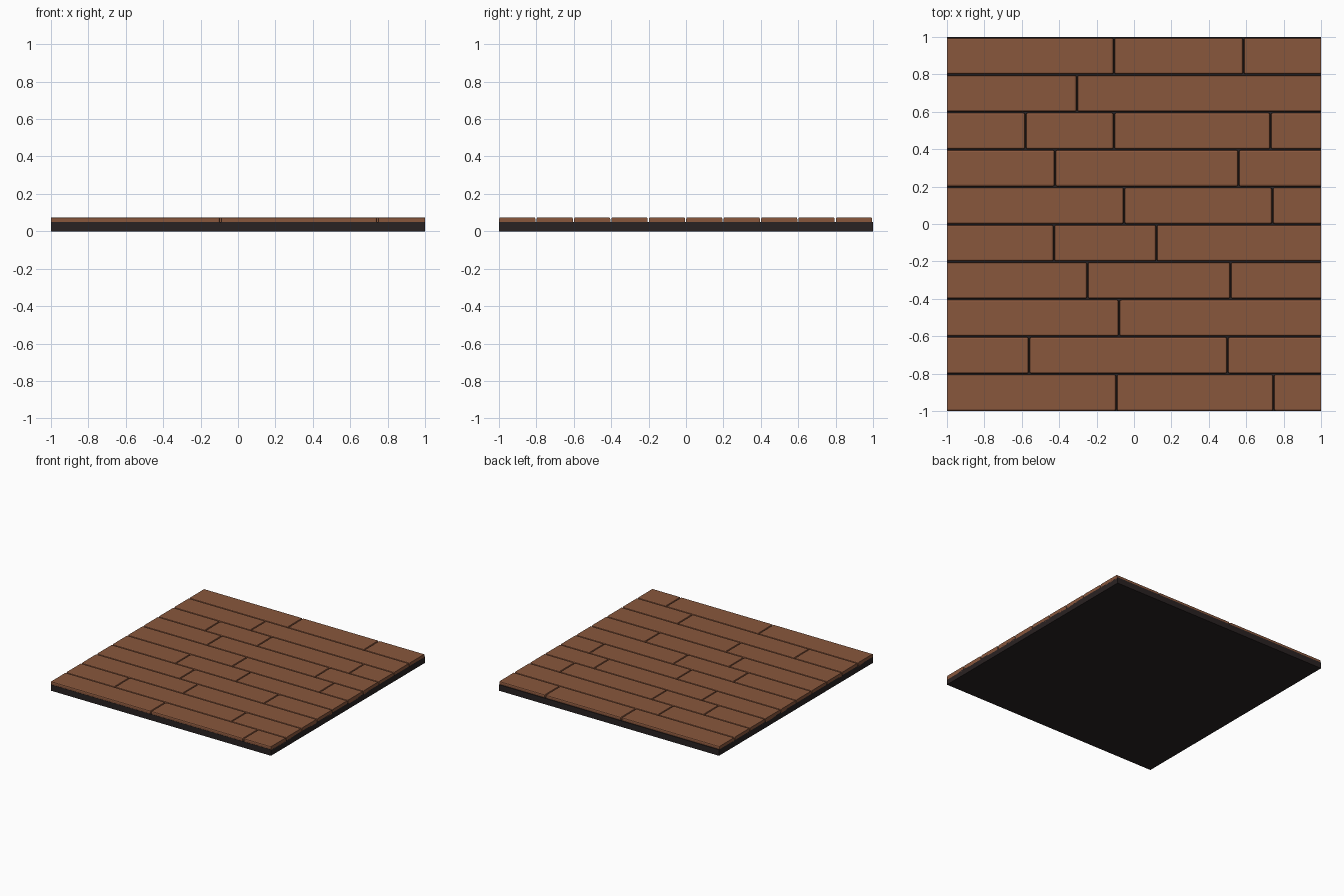
import bpy, bmesh

if "Cube" in bpy.data.objects:
    bpy.data.objects.remove(bpy.data.objects["Cube"])


def material(name, color):
    m = bpy.data.materials.new(name)
    m.diffuse_color = (*color, 1)
    m.use_nodes = True
    m.node_tree.nodes["Principled BSDF"].inputs["Base Color"].default_value = m.diffuse_color
    return m


wood = material("warm brown wood", (0.25, 0.095, 0.046))
dark = material("dark subfloor", (0.022, 0.016, 0.016))


def box(name, lo, hi, mat, bevel=0.0):
    bm = bmesh.new()
    bmesh.ops.create_cube(bm, size=1)
    for v in bm.verts:
        v.co = [(a + b) / 2 + c * (b - a) for a, b, c in zip(lo, hi, v.co)]
    if bevel:
        # round every edge except those on the trimmed outer ends of the floor
        def on_end(e):
            return any(all(abs(v.co.x - s) < 1e-4 for v in e.verts) for s in (-1, 1))
        bmesh.ops.bevel(bm, geom=[e for e in bm.edges if not on_end(e)], offset=bevel,
                        segments=2, profile=0.5, affect='EDGES', clamp_overlap=True)
    mesh = bpy.data.meshes.new(name)
    bm.to_mesh(mesh)
    bm.free()
    mesh.materials.append(mat)
    ob = bpy.data.objects.new(name, mesh)
    bpy.context.collection.objects.link(ob)
    return ob


# Dark slab under the boards
box("subfloor", (-1, -1, 0), (1, 1, 0.05), dark)

# Ten rows of boards, front to back, with the x positions of their end joints
rows = [(-0.094, 0.746), (-0.561, 0.50), (-0.08,), (-0.249, 0.516), (-0.428, 0.12),
        (-0.053, 0.74), (-0.422, 0.559), (-0.58, -0.107, 0.73), (-0.305,), (-0.107, 0.585)]
GAP = 0.006
for r, joints in enumerate(rows):
    y = -1 + 0.2 * r
    cuts = [-1 - GAP / 2, *joints, 1 + GAP / 2]
    for i, (a, b) in enumerate(zip(cuts, cuts[1:])):
        box(f"board_{r + 1}_{i + 1}", (a + GAP / 2, y + 0.001, 0.042),
            (b - GAP / 2, y + 0.195, 0.075), wood, 0.009)
